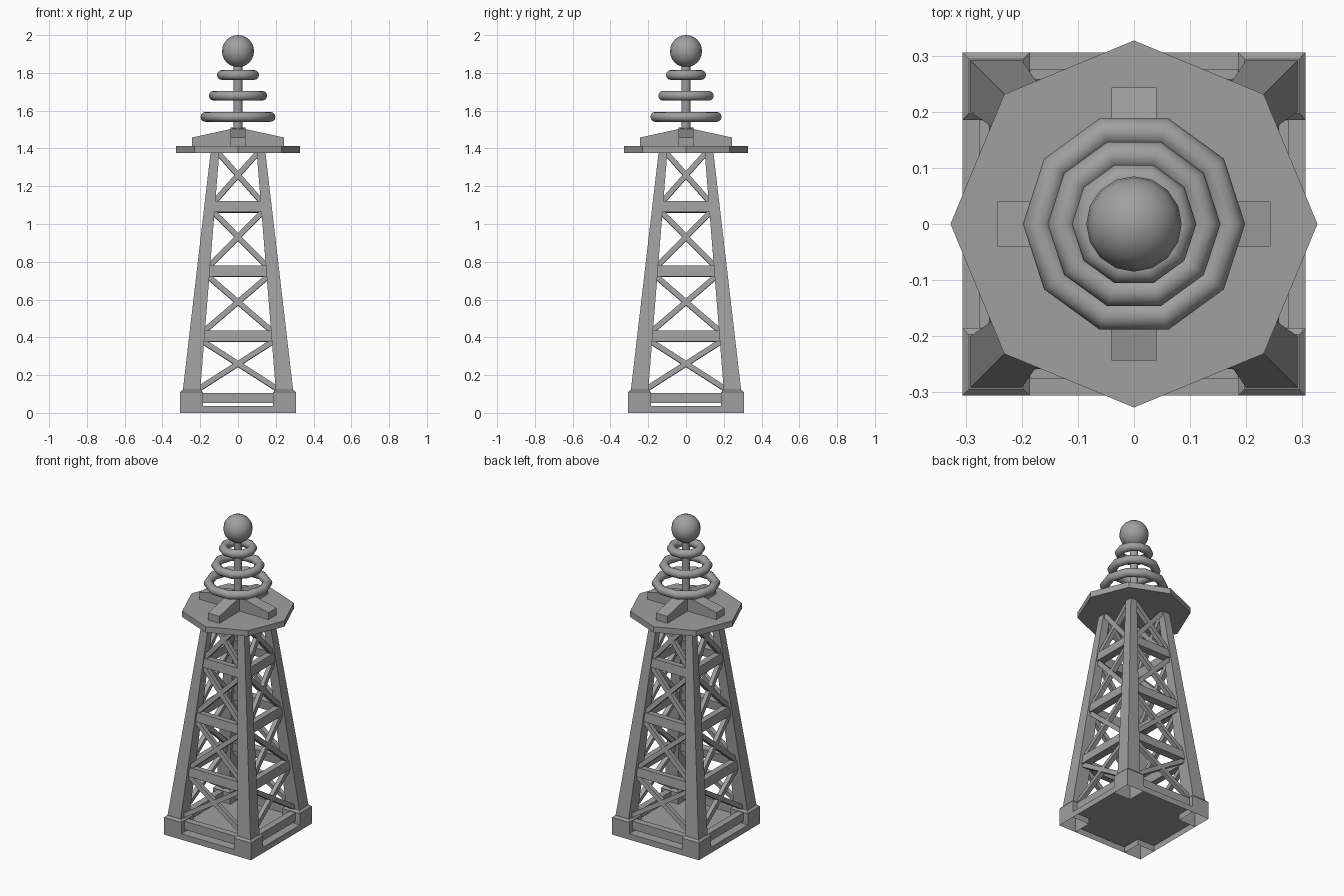
import bpy, bmesh, math
from mathutils import Vector

cube = bpy.data.objects.get("Cube")
if cube:
    bpy.data.objects.remove(cube, do_unlink=True)

grey = bpy.data.materials.new("plain_grey")
grey.use_nodes = True
grey.diffuse_color = (0.35, 0.35, 0.35, 1)
grey.node_tree.nodes["Principled BSDF"].inputs["Base Color"].default_value = grey.diffuse_color


def build(name, verts, faces):
    """Mesh object from points and faces, with outward normals."""
    bm = bmesh.new()
    vs = [bm.verts.new(v) for v in verts]
    for f in faces:
        bm.faces.new([vs[i] for i in f])
    bmesh.ops.recalc_face_normals(bm, faces=bm.faces)
    mesh = bpy.data.meshes.new(name)
    bm.to_mesh(mesh)
    bm.free()
    mesh.materials.append(grey)
    ob = bpy.data.objects.new(name, mesh)
    bpy.context.collection.objects.link(ob)
    return ob


def loft(name, rings, bottom=True):
    """Skin between rings of equal length, with a top and an optional bottom."""
    n = len(rings[0])
    faces = [(r * n + i, r * n + (i + 1) % n, (r + 1) * n + (i + 1) % n, (r + 1) * n + i)
             for r in range(len(rings) - 1) for i in range(n)]
    faces.append(tuple(range((len(rings) - 1) * n, len(rings) * n)))
    if bottom:
        faces.append(tuple(reversed(range(n))))
    return build(name, [p for ring in rings for p in ring], faces)


def corner_square(sx, sy, lo, hi, z):
    return [(sx * x, sy * y, z) for x, y in ((lo, lo), (hi, lo), (hi, hi), (lo, hi))]


def beam(name, a, b, width, depth, normal):
    """Box from a to b; depth is measured along the normal."""
    a, b = Vector(a), Vector(b)
    d = Vector(normal).normalized() * depth / 2
    s = (b - a).cross(d).normalized() * width / 2
    return loft(name, [[p + s + d, p - s + d, p - s - d, p + s - d] for p in (a, b)])


def finish(name, smooth=True):
    ob = bpy.context.object
    ob.name = name
    ob.data.materials.append(grey)
    if smooth:
        bpy.ops.object.shade_smooth_by_angle(angle=math.radians(40))
    return ob


# Tower proportions
FOOT, HEAD = 0.12, 1.38
OUT, IN = 0.306, 0.185


def blend(z, low, high):
    return low + (high - low) * (z - FOOT) / (HEAD - FOOT)


def leg_inner(z):
    return blend(z, 0.2, 0.099)


def leg_outer(z):
    return blend(z, 0.292, 0.145)


# Footings, open underneath, and tapered legs
for sx in (-1, 1):
    for sy in (-1, 1):
        loft("footing", [corner_square(sx, sy, IN, OUT, 0),
                         corner_square(sx, sy, IN, OUT, 0.11),
                         corner_square(sx, sy, IN + 0.012, OUT - 0.012, 0.122)], bottom=False)
        loft("leg", [corner_square(sx, sy, leg_inner(z), leg_outer(z), z) for z in (FOOT, HEAD)])

# Cross-shaped floor with low outer walls, open underneath
plan = []
for k in range(4):
    c, s = round(math.cos(k * math.pi / 2)), round(math.sin(k * math.pi / 2))
    for x, y in ((OUT, -IN), (OUT, IN), (IN, IN)):
        plan.append((c * x - s * y, s * x + c * y))
n = len(plan)
walls = [(i, i + 1, i + 1 + n, i + n) for i in range(0, n, 3)]
build("floor", [(x, y, z) for z in (0.037, 0) for x, y in plan], [tuple(range(n))] + walls)

# Lattice on the four sides
bars = [0.405, 0.749, 1.09]
half_bar = 0.0285
bay_edges = [0.13] + [z + d for z in bars for d in (-half_bar, half_bar)] + [1.375]
lean = (leg_outer(FOOT) + leg_inner(FOOT) - leg_outer(HEAD) - leg_inner(HEAD)) / 2 / (HEAD - FOOT)
for k in range(4):
    c, s = round(math.cos(k * math.pi / 2)), round(math.sin(k * math.pi / 2))

    def turn(x, y, z):
        return (c * x - s * y, s * x + c * y, z)

    def on_side(side, z, extra):
        return turn(side * (leg_inner(z) + extra), -(leg_inner(z) + leg_outer(z)) / 2, z)

    normal = turn(0, -1, lean)
    beam("base_rail", turn(-IN, -0.255, 0.08), turn(IN, -0.255, 0.08), 0.053, 0.042, turn(0, -1, 0))
    for z in bars:
        beam("cross_bar", on_side(-1, z, 0.01), on_side(1, z, 0.01), 2 * half_bar, 0.045, normal)
    for low, high in zip(bay_edges[::2], bay_edges[1::2]):
        for side in (-1, 1):
            beam("diagonal_brace", on_side(side, low, 0.004), on_side(-side, high, 0.004),
                 0.028, 0.028, normal)

# Eight-sided platform
bpy.ops.mesh.primitive_cylinder_add(vertices=8, radius=0.327, depth=0.037,
                                    location=(0, 0, 1.395), rotation=(0, 0, math.pi / 2))
finish("platform", smooth=False)

# Crossed ridge supports, sloping down from the mast
profile = [(-0.243, 1.41), (0.243, 1.41), (0.243, 1.458), (0, 1.511), (-0.243, 1.458)]
loft("support_across", [[(u, w, z) for u, z in profile] for w in (-0.04, 0.04)])
loft("support_along", [[(w, u, z) for u, z in profile] for w in (-0.04, 0.04)])

# Mast, rings and ball
bpy.ops.mesh.primitive_cylinder_add(vertices=12, radius=0.024, depth=0.38, location=(0, 0, 1.67))
finish("mast")
for radius, z in ((0.172, 1.567), (0.128, 1.679), (0.085, 1.789)):
    bpy.ops.mesh.primitive_torus_add(major_segments=10, minor_segments=12, major_radius=radius,
                                     minor_radius=0.026, location=(0, 0, z))
    finish("ring")
bpy.ops.mesh.primitive_uv_sphere_add(segments=16, ring_count=12, radius=0.085, location=(0, 0, 1.915))
finish("ball")
